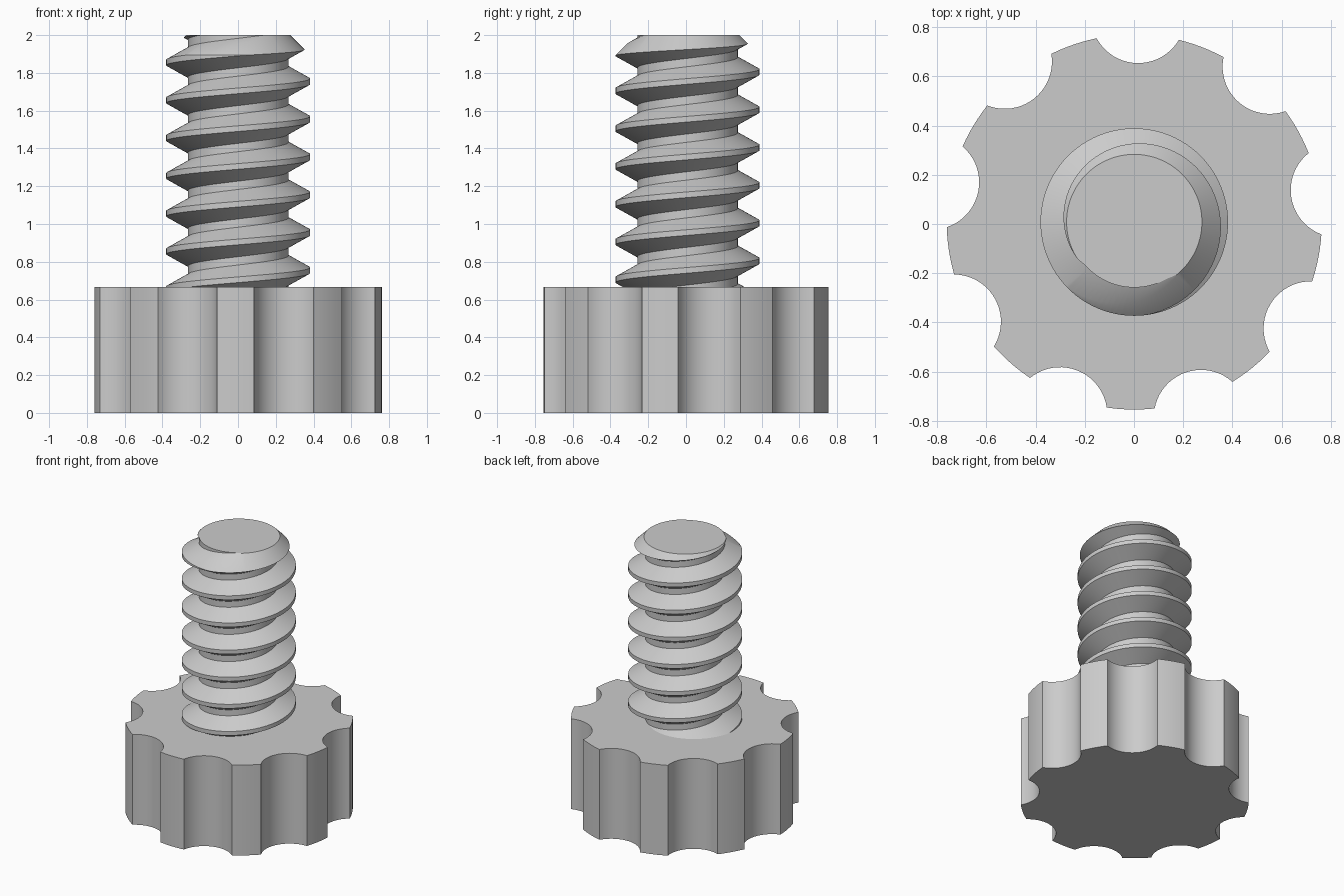
import bpy, bmesh, math

if "Cube" in bpy.data.objects:
    bpy.data.objects.remove(bpy.data.objects["Cube"])

CX, CY = 0.001, 0.008          # axis of the screw
PITCH, ROOT, CREST = 0.2, 0.266, 0.381
HEAD_TOP, HEAD_R = 0.666, 0.762

grey = bpy.data.materials.new("light_grey")
grey.diffuse_color = (0.6, 0.6, 0.6, 1)
grey.use_nodes = True
grey.node_tree.nodes["Principled BSDF"].inputs["Base Color"].default_value = grey.diffuse_color


def make_object(name, bm):
    bmesh.ops.recalc_face_normals(bm, faces=bm.faces)
    mesh = bpy.data.meshes.new(name)
    bm.to_mesh(mesh)
    bm.free()
    mesh.materials.append(grey)
    obj = bpy.data.objects.new(name, mesh)
    obj.location = (CX, CY, 0)
    bpy.context.collection.objects.link(obj)
    return obj


def shade(obj, degrees):
    bpy.ops.object.select_all(action='DESELECT')
    obj.select_set(True)
    bpy.context.view_layer.objects.active = obj
    bpy.ops.object.shade_smooth_by_angle(angle=math.radians(degrees))


# Knob head: nine lobes separated by circular scallops
def head_outline():
    pts = []
    half = math.radians(12.7)                  # half width of a scallop
    centre_r, cut_r = 0.838, 0.192             # scallop circle
    edge_x = HEAD_R * math.cos(half) - centre_r
    edge_y = HEAD_R * math.sin(half)
    sweep = math.atan2(edge_y, -edge_x)
    for k in range(9):
        a = math.radians(88.9 + 40 * k)
        for i in range(21):                    # scallop arc
            t = sweep * (i / 10 - 1)
            u = centre_r - cut_r * math.cos(t)
            v = cut_r * math.sin(t)
            pts.append((u * math.cos(a) - v * math.sin(a),
                        u * math.sin(a) + v * math.cos(a)))
        for i in range(1, 6):                  # lobe arc
            b = a + half + (math.radians(40) - 2 * half) * i / 6
            pts.append((HEAD_R * math.cos(b), HEAD_R * math.sin(b)))
    return pts


bm = bmesh.new()
base = bm.faces.new([bm.verts.new((x, y, 0)) for x, y in head_outline()])
top = bmesh.ops.extrude_face_region(bm, geom=[base], use_keep_orig=True)
bmesh.ops.translate(bm, vec=(0, 0, HEAD_TOP),
                    verts=[v for v in top["geom"] if isinstance(v, bmesh.types.BMVert)])
shade(make_object("knob_head", bm), 25)

# Threaded shaft: one right-handed tooth profile swept along a helix
SEG, TURNS, START = 96, 9, 0.355               # START = crest height at angle 0
profile = [(ROOT, -0.078), (CREST, -0.015), (CREST, 0.015),
           (ROOT, 0.078), (ROOT, PITCH - 0.078)]
bm = bmesh.new()
rows = []
for i in range(SEG * TURNS + 1):
    a = 2 * math.pi * i / SEG
    rows.append([bm.verts.new((r * math.cos(a), r * math.sin(a),
                               START + PITCH * i / SEG + z)) for r, z in profile])
for p, q in zip(rows, rows[1:]):
    for j in range(len(profile) - 1):
        bm.faces.new((p[j], q[j], q[j + 1], p[j + 1]))
bmesh.ops.remove_doubles(bm, verts=bm.verts, dist=1e-4)
# close both ends with fans to the axis
middle = START + PITCH * TURNS / 2
rim = [e for e in bm.edges if e.is_boundary]
low = bm.verts.new((0, 0, START + 0.02))
high = bm.verts.new((0, 0, START + PITCH * TURNS + 0.02))
for e in rim:
    a, b = e.verts
    bm.faces.new((a, b, low if a.co.z < middle else high))
shaft = make_object("threaded_shaft", bm)

# Envelope that trims the shaft flat and chamfers its tip
bm = bmesh.new()
rings = []
for r, z in ((0.45, 0.6), (0.45, 1.825), (0.275, 2.0)):
    rings.append([bm.verts.new((r * math.cos(2 * math.pi * (k + 0.37) / SEG),
                                r * math.sin(2 * math.pi * (k + 0.37) / SEG), z))
                  for k in range(SEG)])
for p, q in zip(rings, rings[1:]):
    for k in range(SEG):
        n = (k + 1) % SEG
        bm.faces.new((p[k], p[n], q[n], q[k]))
bm.faces.new(rings[0])
bm.faces.new(rings[-1])
envelope = make_object("shaft_trim_cutter", bm)

trim = shaft.modifiers.new("trim", 'BOOLEAN')
trim.operation = 'INTERSECT'
trim.solver = 'EXACT'
trim.object = envelope
bpy.context.view_layer.update()
trimmed = bpy.data.meshes.new_from_object(
    shaft.evaluated_get(bpy.context.evaluated_depsgraph_get()))
shaft.modifiers.clear()
shaft.data = trimmed
bpy.data.objects.remove(envelope)
shade(shaft, 25)
